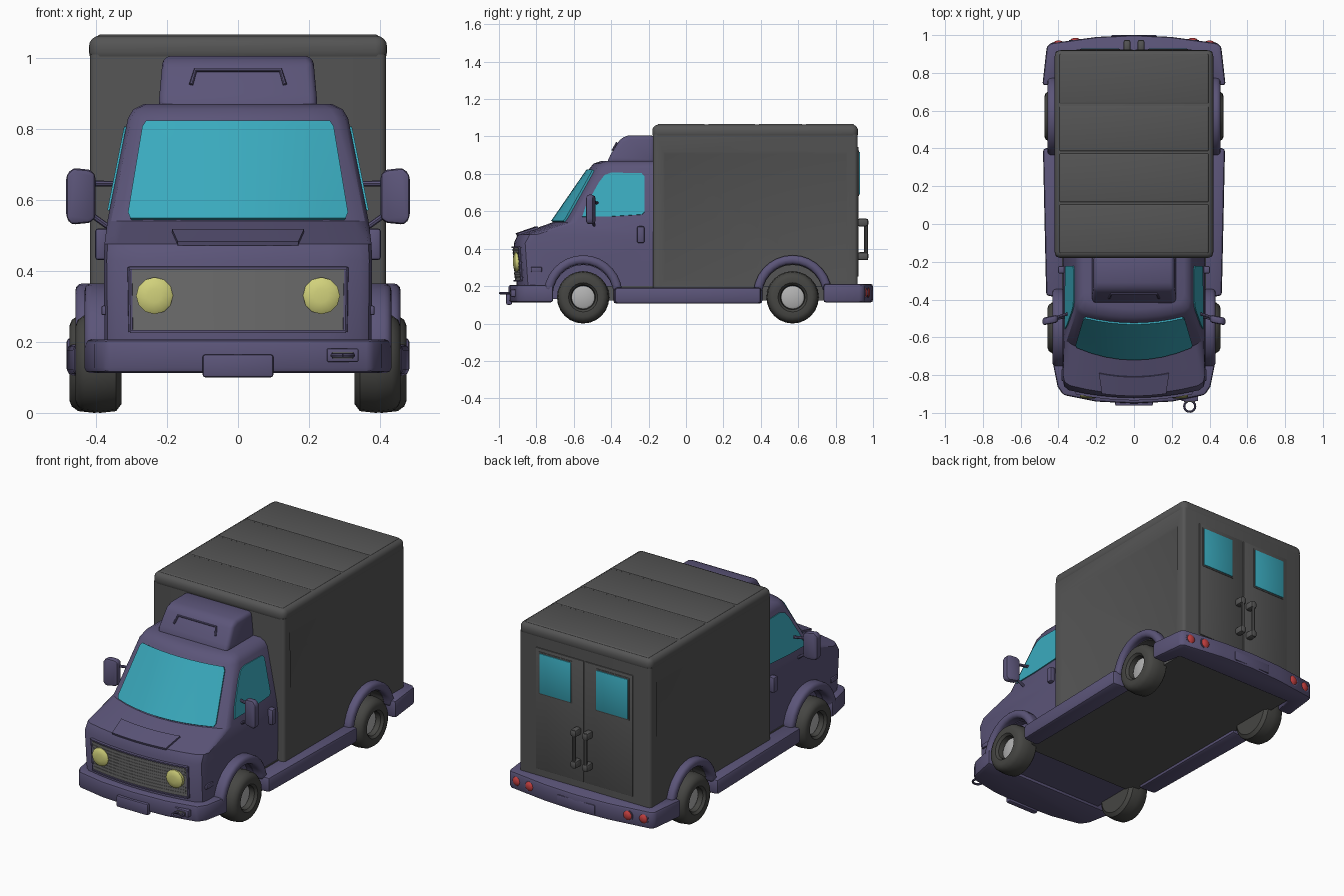
import bpy, bmesh, math
from mathutils import Vector

if "Cube" in bpy.data.objects:
    bpy.data.objects.remove(bpy.data.objects["Cube"])


def material(name, r, g, b):
    m = bpy.data.materials.new(name)
    m.diffuse_color = (r, g, b, 1)
    m.use_nodes = True
    m.node_tree.nodes["Principled BSDF"].inputs["Base Color"].default_value = m.diffuse_color
    return m


PURPLE = material("purple_paint", .105, .09, .19)
DARK = material("dark_grey", .09, .09, .09)
TYRE = material("rubber", .06, .06, .055)
GRILLE = material("grille_grey", .16, .16, .16)
HUB = material("hub_grey", .45, .45, .45)
GLASS = material("teal_glass", .042, .40, .51)
YELLOW = material("lamp_yellow", .64, .64, .2)
RED = material("lamp_red", .55, .05, .05)


def mesh(name, verts, faces, mat, bevel=0, seg=2, solid=0):
    bm = bmesh.new()
    vs = [bm.verts.new(v) for v in verts]
    for f in faces:
        bm.faces.new([vs[i] for i in f])
    bmesh.ops.recalc_face_normals(bm, faces=bm.faces)
    me = bpy.data.meshes.new(name)
    bm.to_mesh(me)
    bm.free()
    me.materials.append(mat)
    ob = bpy.data.objects.new(name, me)
    bpy.context.collection.objects.link(ob)
    if solid:
        m = ob.modifiers.new("thickness", 'SOLIDIFY')
        m.thickness, m.offset = solid, 0
    if bevel:
        m = ob.modifiers.new("bevel", 'BEVEL')
        m.width, m.segments = bevel, seg
    return ob


def loft(name, rings, mat, bevel=0, seg=2):
    n = len(rings[0])
    faces = [[k*n+i, k*n+(i+1) % n, (k+1)*n+(i+1) % n, (k+1)*n+i]
             for k in range(len(rings)-1) for i in range(n)]
    faces += [list(range(n)), [(len(rings)-1)*n+i for i in range(n)]]
    return mesh(name, [p for r in rings for p in r], faces, mat, bevel, seg)


def prism(name, pts, axis, a, b, mat, bevel=0, seg=2):
    put = (lambda p, h: (h, *p)) if axis == 'x' else (lambda p, h: (*p, h))
    return loft(name, [[put(p, h) for p in pts] for h in (a, b)], mat, bevel, seg)


def block(name, x, y, z, mat, bevel=0, seg=2):
    pts = [(x[0], y[0]), (x[1], y[0]), (x[1], y[1]), (x[0], y[1])]
    return prism(name, pts, 'z', z[0], z[1], mat, bevel, seg)


def lathe(name, c, prof, mat, axis='x', sign=1, n=24):
    rings = []
    for o, r in prof:
        ring = []
        for i in range(n):
            u, v = r*math.cos(math.tau*i/n), r*math.sin(math.tau*i/n)
            d = (sign*o, u, v) if axis == 'x' else (u, sign*o, v)
            ring.append(Vector(c)+Vector(d))
        rings.append(ring)
    return loft(name, rings, mat)


def rod(name, pts, r, mat):
    cu = bpy.data.curves.new(name, 'CURVE')
    cu.dimensions, cu.bevel_depth, cu.bevel_resolution, cu.use_fill_caps = '3D', r, 2, True
    sp = cu.splines.new('POLY')
    sp.points.add(len(pts)-1)
    for p, q in zip(sp.points, pts):
        p.co = (*q, 1)
    cu.materials.append(mat)
    bpy.context.collection.objects.link(bpy.data.objects.new(name, cu))


# Cab levels: z, front y at centre, bow, half width in front, half width at back
LEVELS = [(.13, -.90, .04, .34, .375), (.43, -.92, .04, .345, .378), (.475, -.90, .045, .34, .376),
          (.54, -.715, .075, .325, .368), (.83, -.515, .035, .275, .31),
          (.855, -.495, .035, .262, .295), (.87, -.45, .03, .235, .265)]


def level(z):
    for a, b in zip(LEVELS, LEVELS[1:]):
        if z <= b[0]:
            t = (z-a[0])/(b[0]-a[0])
            return [p+(q-p)*t for p, q in zip(a, b)]


def front(s, z, off=0):
    _, yc, bow, hf, _ = level(z)
    return (s*hf, yc+bow*s*s-off, z)


def side_x(z):
    return level(z)[4]


def panel(name, z0, z1, s0, s1, off, mat, thick=.012, corner=1.0):
    # Sheet that follows the bowed cab front
    verts, n = [], 8
    for t, k in ((0, corner), (.06, 1), (.94, 1), (1, corner)):
        for i in range(n+1):
            verts.append(front((2*i/n-1)*(s0+(s1-s0)*t)*k, z0+(z1-z0)*t, off))
    faces = [[j*(n+1)+i, j*(n+1)+i+1, (j+1)*(n+1)+i+1, (j+1)*(n+1)+i] for j in range(3) for i in range(n)]
    return mesh(name, verts, faces, mat, solid=thick)


rings = []
for z, yc, bow, hf, hb in LEVELS:
    ye, hm = yc+bow, hf+.75*(hb-hf)
    right = [(hb, -.17, z), (hb, ye+.055, z), (hm, ye+.02, z)]
    rings.append(right + [front(1-i/4, z) for i in range(9)] + [(-x, y, z) for x, y, z in right[::-1]])
cab = loft("cab", rings, PURPLE)

# Cab front: windscreen, hood, grille
panel("windscreen", .546, .82, .96, .96, .005, GLASS, corner=.97)
panel("hood_bulge", .477, .512, .5, .56, .014, PURPLE, .012)
panel("grille", .23, .41, .87, .87, .002, GRILLE)
for i in range(9):
    panel("grille_slat", .245+i*.018, .254+i*.018, .85, .85, .006, GRILLE, .008)
for z in (.226, .404):
    panel("grille_frame", z, z+.008, .885, .885, .005, PURPLE, .02)

# Roof fairing
fairing = prism("roof_fairing", [(-.425, .855), (-.405, .90), (-.35, .99), (-.31, 1.005), (-.165, 1.005),
                                 (-.165, .855)], 'x', -.225, .225, PURPLE, .022, 3)
for v in fairing.data.vertices:
    v.co.x *= 1-.06*(v.co.z-.855)/.15
rod("fairing_ridge", [(-.132, -.393, .925), (-.12, -.37, .965), (.12, -.37, .965), (.132, -.393, .925)], .006, PURPLE)

# Cargo box with shallow side panels fading towards the bottom
body = block("cargo_box", (-.417, .417), (-.177, .918), (.19, 1.01), DARK)
bm = bmesh.new()
bm.from_mesh(body.data)
upright = [e for e in bm.edges if abs(e.verts[0].co.z-e.verts[1].co.z) > .5]
bmesh.ops.bevel(bm, geom=upright, offset=.018, segments=3, profile=.5, affect='EDGES')
sides = [f for f in bm.faces if abs(f.normal.x) > .99]
bmesh.ops.inset_individual(bm, faces=sides, thickness=.05)
bmesh.ops.inset_individual(bm, faces=sides, thickness=.014)
for f in sides:
    for v in f.verts:
        if v.co.z > .5:
            v.co.x *= .982
            v.co.z = .906
            for e in v.link_edges:
                o = e.other_vert(v)
                if o not in f.verts:
                    o.co.z = .92
bm.to_mesh(body.data)
bm.free()
block("box_roof", (-.42, .42), (-.18, .92), (.985, 1.063), DARK, .032, 4)
for a, b in ((-.155, .105), (.115, .375), (.385, .625), (.635, .90)):
    block("roof_slab", (-.395, .395), (a, b), (1.05, 1.066), DARK, .008, 3)

# Chassis floor
block("chassis_floor", (-.38, .38), (-.46, .90), (.122, .2), DARK)

# Bumpers
half = [(.2, -.94), (.375, -.905), (.405, -.86), (.435, -.71)]
prism("front_bumper", [(-x, y) for x, y in half[::-1]] + [(0, -.95)] + half, 'z', .113, .207, PURPLE, .014)
half = [(.2, .99), (.44, .957), (.462, .94), (.485, .735), (.40, .735), (.38, .84)]
prism("rear_bumper", [(-x, y) for x, y in half[::-1]] + [(0, 1)] + half, 'z', .112, .212, PURPLE, .014)
block("front_plate", (-.1, .1), (-.962, -.93), (.1, .165), PURPLE, .008)
block("rear_plate", (-.12, .12), (.98, 1.0), (.125, .18), PURPLE, .006)
block("tow_socket", (.25, .34), (-.938, -.9), (.143, .182), PURPLE, .006)
block("tow_slot", (.265, .325), (-.942, -.92), (.153, .172), DARK, .003)
rod("tow_ring", [(.295+.029*math.sin(i*math.tau/16), -.965-.029*math.cos(i*math.tau/16), .162)
                 for i in range(17)], .006, PURPLE)

cutters = []
for s in (-1, 1):
    def sx(a, b):
        return (min(s*a, s*b), max(s*a, s*b))

    # Wheels, wheel wells and arches
    for y, xc, arch, host in ((-.55, .388, (.34, .432), cab), (.57, .405, (.39, .458), body)):
        lathe("tyre", (s*xc, y, .14), [(-.06, .07), (-.06, .115), (-.045, .135), (0, .14), (.045, .135),
              (.063, .122), (.07, .105), (.068, .078), (.055, .066), (.02, .062)], TYRE, 'x', s)
        lathe("wheel_hub", (s*xc, y, .14), [(.01, .061), (.028, .061), (.034, .05)], HUB, 'x', s)
        cut = lathe("well_cutter", (s*.42, y, .15), [(-.08, .163), (.08, .163)], TYRE)
        cut.hide_render = True
        cutters.append(cut)
        m = host.modifiers.new("wheel_well", 'BOOLEAN')
        m.operation, m.object, m.solver = 'DIFFERENCE', cut, 'EXACT'
        angles = [math.radians(5+170*i/14) for i in range(15)]
        pts = [(y+.21*math.cos(a), .155+.21*math.sin(a)) for a in angles]
        pts += [(y+.162*math.cos(a), .155+.162*math.sin(a)) for a in angles[::-1]]
        prism("wheel_arch", pts, 'x', *sx(*arch), PURPLE, .02, 3)
    prism("side_skirt", [(s*.36, -.39), (s*.465, -.38), (s*.482, .40), (s*.36, .41)], 'z', .106, .193, PURPLE, .016)

    # Side window, mirror, door handle, marker
    pts = [(-.555, .57), (-.4, .572), (-.235, .582), (-.222, .595), (-.222, .785), (-.237, .803),
           (-.40, .806), (-.435, .793), (-.465, .755), (-.535, .63)]
    mesh("side_window", [(s*side_x(z), y, z) for y, z in pts], [list(range(len(pts)))], GLASS, solid=.012)
    mir = [(.402, .545), (.42, .535), (.47, .53), (.484, .55), (.484, .67), (.465, .69), (.42, .685), (.402, .675)]
    loft("wing_mirror", [[(s*x, y-.2*(x-.44), z) for x, z in mir] for y in (-.528, -.488)], PURPLE, .012)
    rod("mirror_arm_upper", [(s*.335, -.47, .645), (s*.44, -.505, .647)], .008, PURPLE)
    rod("mirror_arm_lower", [(s*.36, -.49, .52), (s*.43, -.505, .57)], .008, PURPLE)
    block("door_handle", sx(.365, .403), (-.262, -.222), (.43, .52), PURPLE, .01)
    block("side_marker", sx(.355, .385), (-.83, -.77), (.275, .302), PURPLE, .005)
    rod("grille_side", [front(s*.88, .228, .003), front(s*.88, .41, .003)], .008, PURPLE)

    # Lamps
    lathe("headlight", (s*.235, -.898, .33), [(-.02, .052), (.015, .052), (.022, .042), (.026, .02)], YELLOW, 'y', -1, 12)
    for x, y in ((.31, .966), (.40, .952)):
        lathe("tail_lamp_rim", (s*x, y, .165), [(-.03, .034), (.008, .034)], PURPLE, 'y', 1, 16)
        lathe("tail_lamp", (s*x, y, .165), [(-.01, .027), (.009, .027), (.016, .018), (.019, .008)], RED, 'y', 1, 16)

    # Rear doors
    block("rear_door", sx(.004, .308), (.905, .923), (.25, .945), DARK, .004)
    block("rear_window_frame", sx(.072, .288), (.905, .926), (.682, .926), DARK, .004)
    block("rear_window", sx(.08, .28), (.905, .93), (.69, .918), GLASS, .003)
    rod("rear_handle", [(s*.037, .963, .34), (s*.037, .963, .56)], .01, DARK)
    for z in (.36, .54):
        block("handle_bracket", sx(.018, .056), (.915, .975), (z-.021, z+.021), DARK, .012)

# Bake modifiers, then smooth with sharp edges kept
bpy.context.view_layer.update()
bpy.ops.object.select_all(action='DESELECT')
for ob in bpy.context.scene.objects:
    if ob not in cutters:
        ob.select_set(True)
bpy.context.view_layer.objects.active = cab
bpy.ops.object.convert(target='MESH')
bpy.ops.object.shade_smooth_by_angle(angle=math.radians(35))
for c in cutters:
    bpy.data.objects.remove(c)
